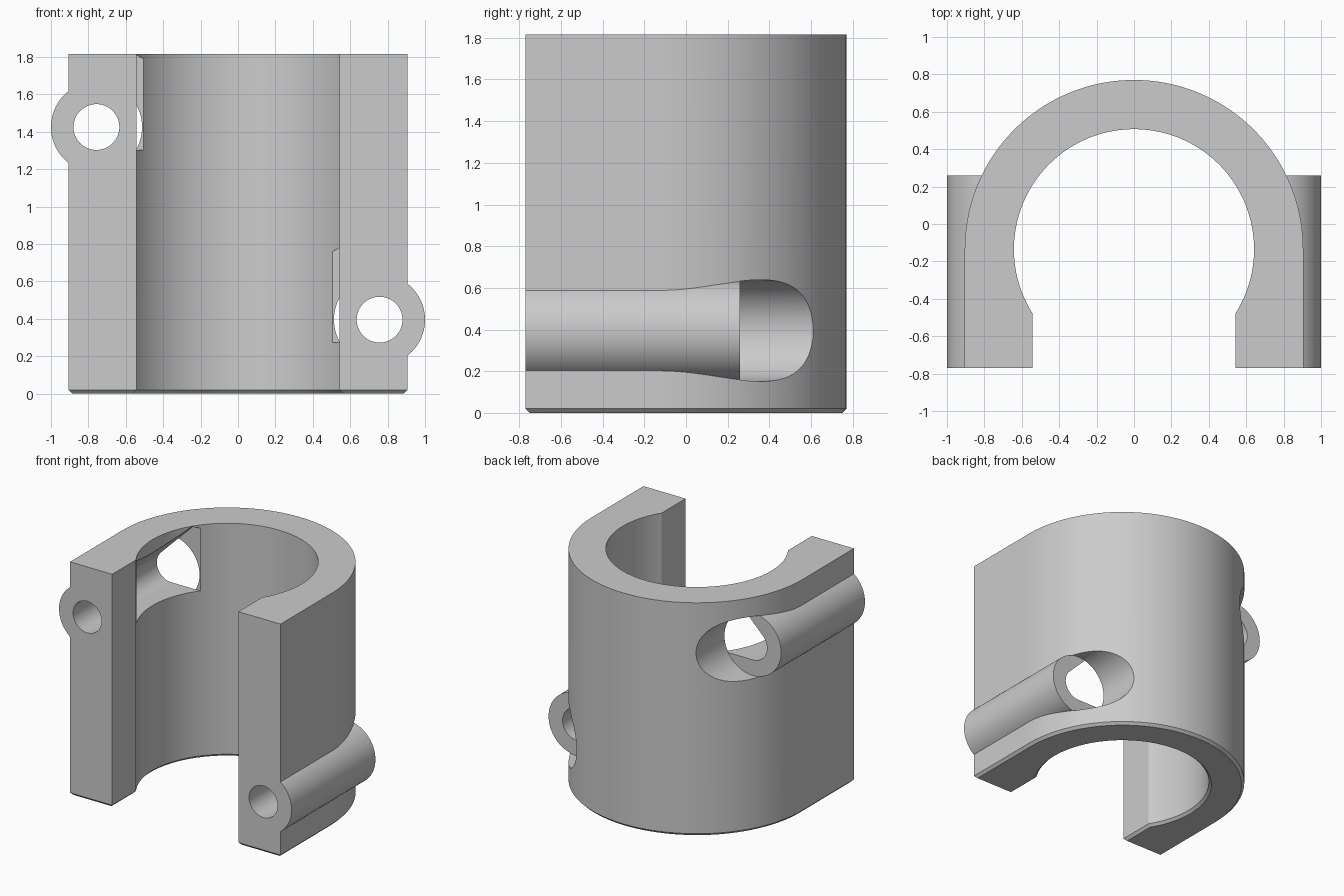
import bpy
import bmesh
from math import sin, cos, pi, asin, radians

cube = bpy.data.objects.get("Cube")
if cube:
    bpy.data.objects.remove(cube, do_unlink=True)

HEIGHT, FRONT, BACK = 1.815, -0.77, 0.26
CY, R_OUT, R_IN, GAP = -0.135, 0.905, 0.642, 0.543   # sleeve arc and opening
CHAMFER = 0.02
LUG_X, LUG_R, BORE_R = 0.757, 0.243, 0.1225

grey = bpy.data.materials.new("light grey")
grey.diffuse_color = (0.6, 0.6, 0.6, 1)
grey.use_nodes = True
grey.node_tree.nodes["Principled BSDF"].inputs["Base Color"].default_value = (0.6, 0.6, 0.6, 1)


def arc(cx, cy, r, start, end, n):
    """Points on an arc, angles in radians."""
    angles = [start + (end - start) * i / n for i in range(n + 1)]
    return [(cx + r * cos(a), cy + r * sin(a)) for a in angles]


def loft(name, rings):
    """Closed solid through rings of matching 3D points."""
    bm = bmesh.new()
    loops = [[bm.verts.new(p) for p in ring] for ring in rings]
    for a, b in zip(loops, loops[1:]):
        for i in range(len(a)):
            j = (i + 1) % len(a)
            bm.faces.new((a[i], a[j], b[j], b[i]))
    bm.faces.new(loops[0])
    bm.faces.new(loops[-1])
    bmesh.ops.recalc_face_normals(bm, faces=bm.faces)
    mesh = bpy.data.meshes.new(name)
    bm.to_mesh(mesh)
    bm.free()
    mesh.materials.append(grey)
    obj = bpy.data.objects.new(name, mesh)
    bpy.context.collection.objects.link(obj)
    return obj


def along_y(name, outline, y0, y1):
    return loft(name, [[(x, y, z) for x, z in outline] for y in (y0, y1)])


def disc(cx, cz, r, n=80):
    return arc(cx, cz, r, 0, 2 * pi, n)[:-1]


def combine(target, tool, operation):
    bpy.context.view_layer.objects.active = target
    mod = target.modifiers.new(operation, "BOOLEAN")
    mod.operation = operation
    mod.solver = "EXACT"
    mod.object = tool
    bpy.ops.object.modifier_apply(modifier=mod.name)
    bpy.data.objects.remove(tool, do_unlink=True)


def outer_ring(z, inset):
    r = R_OUT - inset
    pts = arc(0, CY, r, 0, pi, 96) + [(-r, FRONT + inset), (r, FRONT + inset)]
    return [(x, y, z) for x, y in pts]


def cavity_ring(z, grow):
    r, half = R_IN + grow, GAP + grow
    a = pi / 2 - asin(half / r)
    pts = arc(0, CY, r, -a, pi + a, 128) + [(-half, -1.2), (half, -1.2)]
    return [(x, y, z) for x, y in pts]


def slot_outline(side, cz):
    """Bore widened towards the cavity, with a sloping roof."""
    pts = arc(0, 0, BORE_R, radians(-90), radians(-225), 30)
    pts += [(0.212, 0.385), (0.4, 0.29), (0.4, -BORE_R)]
    return [(side * (LUG_X - u), cz + v) for u, v in pts]


# Sleeve body with chamfered foot
sleeve = loft("slotted_sleeve", [outer_ring(0, CHAMFER), outer_ring(CHAMFER, 0),
                                 outer_ring(HEIGHT, 0)])

lugs = [(-1, 1.425), (1, 0.395)]

# Side lugs and the clearance behind each
for side, cz in lugs:
    x = side * LUG_X
    combine(sleeve, along_y("lug", disc(x, cz, LUG_R), FRONT, BACK + 0.02), "UNION")
    combine(sleeve, along_y("clearance", disc(x, cz, LUG_R + 0.001), BACK, 1), "DIFFERENCE")

# Central cavity, open to the front
combine(sleeve, loft("cavity", [cavity_ring(-0.1, CHAMFER), cavity_ring(0, CHAMFER),
                                cavity_ring(CHAMFER, 0), cavity_ring(2, 0)]), "DIFFERENCE")

# Inner slots and pin bores
for side, cz in lugs:
    combine(sleeve, along_y("slot", slot_outline(side, cz), -0.45, BACK), "DIFFERENCE")
    combine(sleeve, along_y("bore", disc(side * LUG_X, cz, BORE_R), -1, 0.4), "DIFFERENCE")

# Smooth curved walls, sharp edges
bpy.ops.object.select_all(action="DESELECT")
sleeve.select_set(True)
bpy.context.view_layer.objects.active = sleeve
bpy.ops.object.shade_smooth_by_angle(angle=radians(25))
